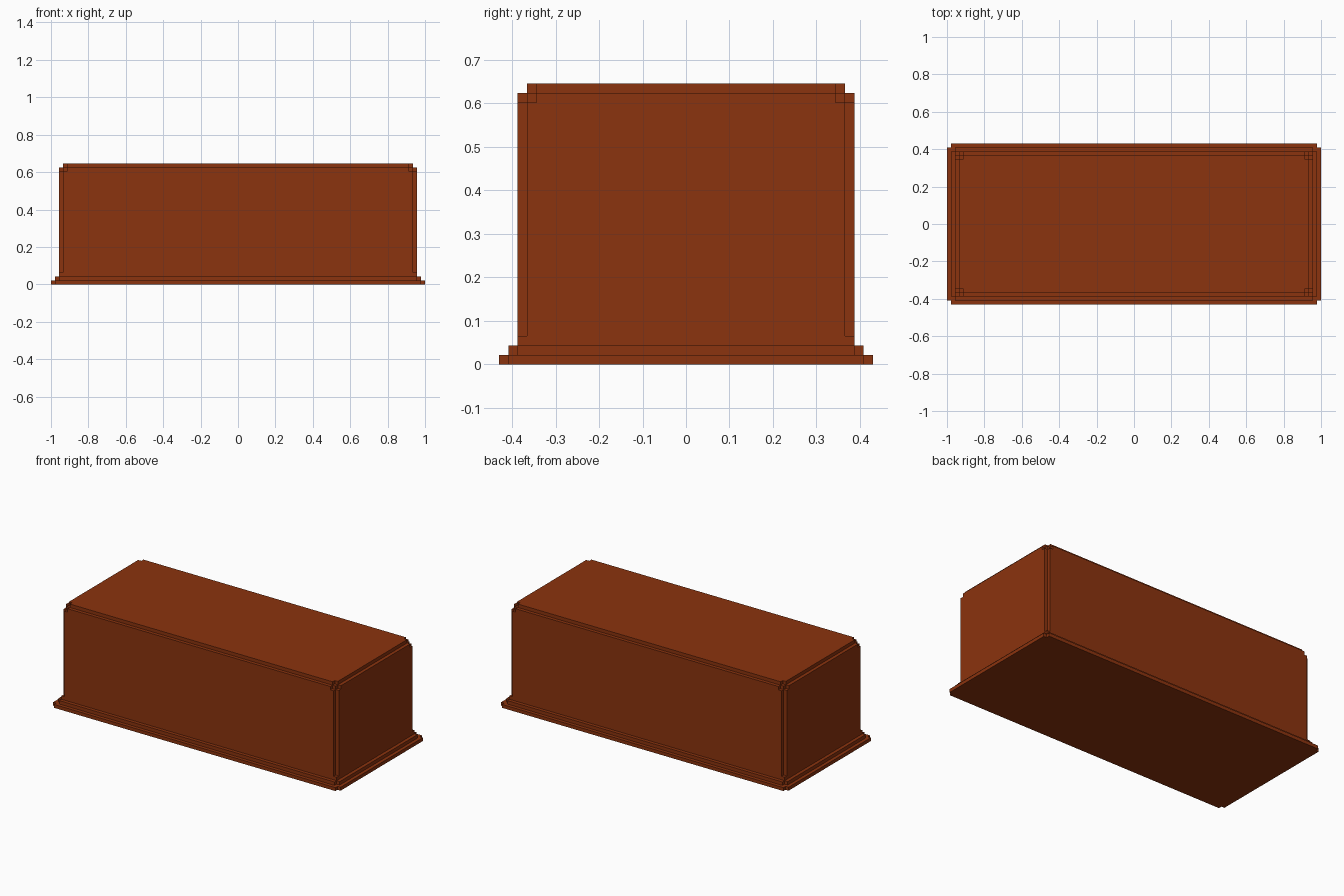
import bpy
import bmesh
from mathutils import Vector

cube = bpy.data.objects.get("Cube")
if cube:
    bpy.data.objects.remove(cube, do_unlink=True)

U = 2 / 93  # one step of the blocky grid

# Each block: half width, half depth, bottom, top (in grid steps)
PARTS = {
    "stepped_plinth": [
        (46.5, 19, 0, 1), (45.5, 20, 0, 1),      # lower step, notched corners
        (45.5, 18, 1, 2), (44.5, 19, 1, 2),      # upper step, notched corners
    ],
    "box_body": [
        (44.5, 18, 2, 3),                        # square foot course
        (43.5, 17, 2, 29),                       # core
        (44.5, 17, 2, 28), (44.5, 16, 2, 29),    # end panels
        (43.5, 18, 2, 28), (42.5, 18, 2, 29),    # front and back panels
        (43.5, 16, 2, 30), (42.5, 17, 2, 30),    # top panel
    ],
}

wood = bpy.data.materials.new("red_brown")
wood.use_nodes = True
colour = (0.258, 0.033, 0.0044, 1)
wood.diffuse_color = colour
wood.node_tree.nodes["Principled BSDF"].inputs["Base Color"].default_value = colour

# Grid lines where any block starts or ends
blocks = [b for part in PARTS.values() for b in part]
cuts = [
    sorted({s * b[0] for b in blocks for s in (-1, 1)}),
    sorted({s * b[1] for b in blocks for s in (-1, 1)}),
    sorted({h for b in blocks for h in b[2:]}),
]


def filled(cell, part_blocks):
    """True when the grid cell lies inside one of the blocks."""
    if any(i < 0 or i >= len(c) - 1 for i, c in zip(cell, cuts)):
        return False
    x, y, z = [(c[i] + c[i + 1]) / 2 for i, c in zip(cell, cuts)]
    return any(abs(x) < w and abs(y) < d and lo < z < hi
               for w, d, lo, hi in part_blocks)


def build_part(name, part_blocks):
    """Outer skin of the joined blocks, without hidden inner faces."""
    bm = bmesh.new()
    cells = [(i, j, k) for i in range(len(cuts[0]) - 1)
             for j in range(len(cuts[1]) - 1) for k in range(len(cuts[2]) - 1)]
    for cell in cells:
        if not filled(cell, part_blocks):
            continue
        for axis in range(3):
            for side in (0, 1):
                neighbour = list(cell)
                neighbour[axis] += 2 * side - 1
                if filled(neighbour, blocks):
                    continue
                a, b = (axis + 1) % 3, (axis + 2) % 3
                ring = [(0, 0), (1, 0), (1, 1), (0, 1)]
                verts = []
                for da, db in (ring if side else ring[::-1]):
                    corner = list(cell)
                    corner[axis] += side
                    corner[a] += da
                    corner[b] += db
                    verts.append(bm.verts.new(
                        Vector([c[i] * U for i, c in zip(corner, cuts)])))
                bm.faces.new(verts)
    # Weld the skin and merge flat areas
    bmesh.ops.remove_doubles(bm, verts=bm.verts, dist=U * 0.01)
    bmesh.ops.dissolve_limit(bm, angle_limit=0.01, verts=bm.verts, edges=bm.edges)
    mesh = bpy.data.meshes.new(name)
    bm.to_mesh(mesh)
    bm.free()
    mesh.materials.append(wood)
    obj = bpy.data.objects.new(name, mesh)
    bpy.context.collection.objects.link(obj)


for part_name, part_blocks in PARTS.items():
    build_part(part_name, part_blocks)
